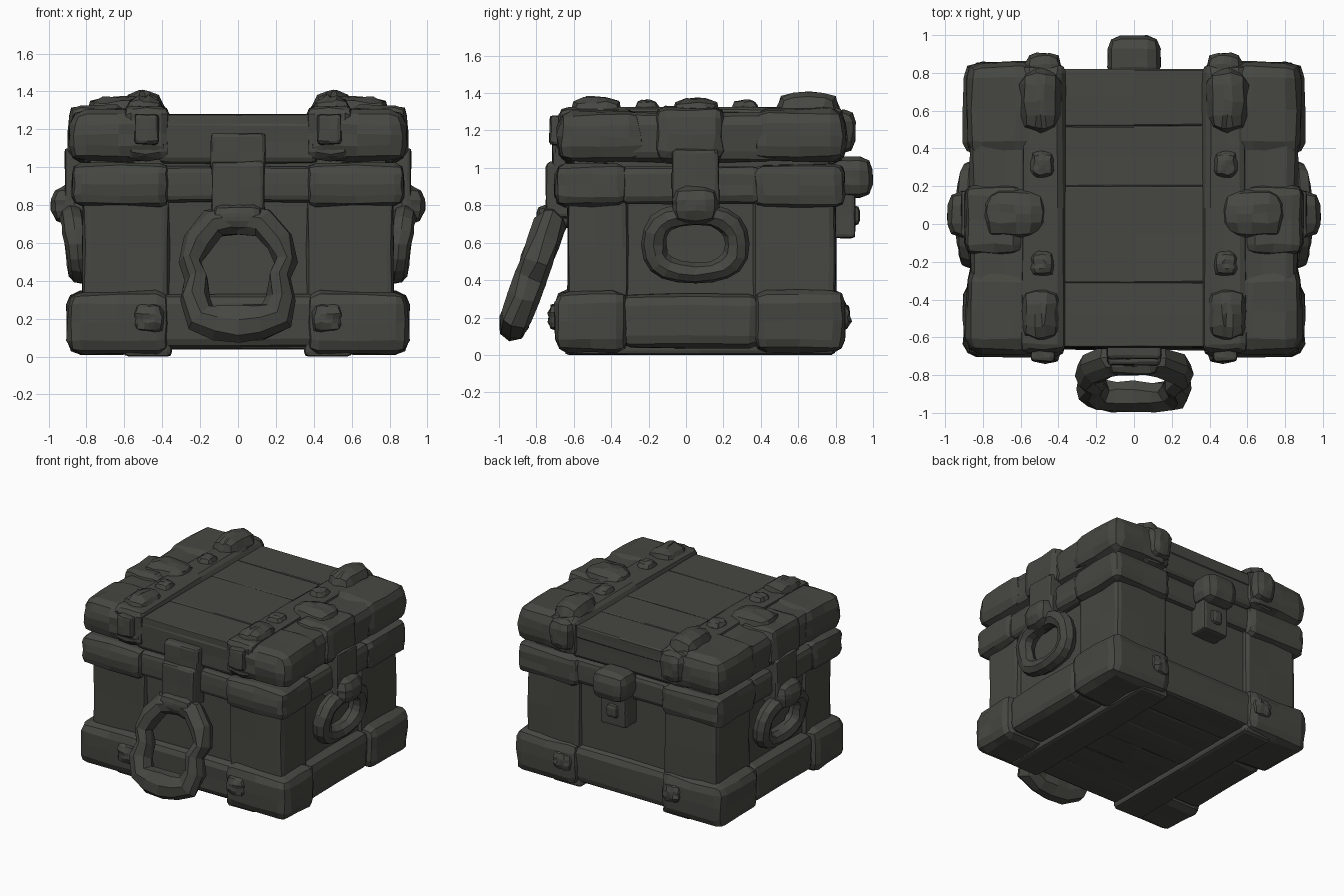
import bpy, bmesh, math, random
from mathutils import Vector

if "Cube" in bpy.data.objects:
    bpy.data.objects.remove(bpy.data.objects["Cube"])

random.seed(4)
iron = bpy.data.materials.new("dark_olive_grey")
iron.diffuse_color = (0.062, 0.063, 0.054, 1)
iron.use_nodes = True
iron.node_tree.nodes["Principled BSDF"].inputs["Base Color"].default_value = iron.diffuse_color


def finish(name, bm, mirror):
    bmesh.ops.recalc_face_normals(bm, faces=bm.faces)
    me = bpy.data.meshes.new(name)
    bm.to_mesh(me)
    bm.free()
    me.materials.append(iron)
    ob = bpy.data.objects.new(name, me)
    bpy.context.collection.objects.link(ob)
    if mirror:
        m = ob.modifiers.new("mirror", 'MIRROR')
        m.use_axis[0] = True
        m.use_mirror_merge = False
    return ob


def chunk(name, x, y, z, bevel=0.04, jitter=0.008, mirror=True, taper=1.0):
    """Rough-hewn chamfered block spanning the given x, y and z ranges.
    taper scales the top end about the block's centre in x and y."""
    bm = bmesh.new()
    bmesh.ops.create_cube(bm, size=1)
    lo = Vector((x[0], y[0], z[0]))
    hi = Vector((x[1], y[1], z[1]))
    mid = (lo + hi) / 2
    for v in bm.verts:
        t = taper if v.co.z > 0 else 1.0
        v.co = Vector((mid.x + v.co.x * (hi.x - lo.x) * t,
                       mid.y + v.co.y * (hi.y - lo.y) * t,
                       mid.z + v.co.z * (hi.z - lo.z)))
    bmesh.ops.subdivide_edges(bm, edges=bm.edges[:], cuts=1, use_grid_fill=True)
    sharp = [e for e in bm.edges if e.calc_face_angle(0) > 0.8]
    bmesh.ops.bevel(bm, geom=sharp, offset=bevel, offset_type='OFFSET', segments=2,
                    profile=0.5, affect='EDGES', clamp_overlap=True)
    for v in bm.verts:
        v.co += Vector([random.uniform(-jitter, jitter) for _ in range(3)])
        v.co.z = max(v.co.z, 0.0)
    return finish(name, bm, mirror)


def ring(name, pts, place, normal, depth, sides=8, jitter=0.006, mirror=False):
    """Closed lumpy tube: pts are (u, v, radius), place maps (u, v) to space,
    depth is the tube's half thickness along the ring's normal."""
    bm = bmesh.new()
    n = len(pts)
    w = Vector(normal).normalized()
    rows = []
    for i, (u, v, r) in enumerate(pts):
        a, b = place(*pts[i - 1][:2]), place(*pts[(i + 1) % n][:2])
        out = (b - a).normalized().cross(w)
        row = []
        for k in range(sides):
            t = 2 * math.pi * k / sides
            p = place(u, v) + out * (r * math.cos(t)) + w * (depth * math.sin(t))
            row.append(bm.verts.new(p + Vector([random.uniform(-jitter, jitter) for _ in range(3)])))
        rows.append(row)
    for i in range(n):
        p, q = rows[i], rows[(i + 1) % n]
        for k in range(sides):
            j = (k + 1) % sides
            bm.faces.new((p[k], p[j], q[j], q[k]))
    return finish(name, bm, mirror)


FRONT, BACK = (-0.70, -0.31), (0.36, 0.85)

# body core and corner posts
chunk("body_core", (-0.785, 0.785), (-0.605, 0.77), (0.07, 1.10), 0.03, 0.003, False)
for label, y in (("front", (-0.635, -0.31)), ("back", (0.36, 0.80))):
    chunk(label + "_corner_post", (0.36, 0.82), y, (0.25, 0.9), 0.035, 0.005)

# base, rim and lid corners, with recessed bands between them
for label, y in (("front", FRONT), ("back", BACK)):
    chunk(label + "_base_corner", (0.36, 0.90), y, (0.015, 0.345), 0.07, 0.008)
    chunk(label + "_rim_corner", (0.36, 0.88), y, (0.795, 1.02), 0.055, 0.008)
chunk("base_band_long", (-0.45, 0.45), (-0.665, 0.815), (0.045, 0.33), 0.05, 0.004, False)
chunk("base_band_side", (0.5, 0.87), (-0.36, 0.40), (0.04, 0.325), 0.06, 0.006)
chunk("rim_band_long", (-0.45, 0.45), (-0.66, 0.81), (0.815, 1.005), 0.035, 0.004, False)
chunk("rim_band_side", (0.5, 0.865), (-0.36, 0.40), (0.81, 1.01), 0.04, 0.006)

# lid
chunk("front_lid_corner", (0.37, 0.89), (-0.69, -0.22), (1.035, 1.305), 0.08, 0.008, taper=0.97)
chunk("back_lid_corner", (0.37, 0.89), (0.35, 0.86), (1.035, 1.315), 0.08, 0.008, taper=0.97)
chunk("lid_side_panel", (0.5, 0.865), (-0.4, 0.5), (1.03, 1.295), 0.06, 0.008)
chunk("lid_side_strap", (0.58, 0.895), (-0.165, 0.21), (1.03, 1.325), 0.06, 0.008)
chunk("lid_side_strap_lump", (0.46, 0.80), (-0.08, 0.19), (1.15, 1.37), 0.09, 0.01)
chunk("lid_under_panel", (-0.42, 0.42), (-0.655, 0.815), (1.02, 1.25), 0.03, 0.003, False)
plank_edges = [-0.65, -0.31, 0.20, 0.52, 0.82]
for i, (a, b) in enumerate(zip(plank_edges, plank_edges[1:])):
    chunk("lid_plank_%d" % (i + 1), (-0.40, 0.40), (a, b), (1.18, 1.278), 0.008, 0.002, False)

# long lid straps with their lumps and studs
chunk("lid_strap", (0.365, 0.60), (-0.675, 0.84), (1.035, 1.32), 0.04, 0.008)
for i, (y0, y1, top) in enumerate(((-0.62, -0.34, 1.375), (0.49, 0.82, 1.40))):
    chunk("lid_strap_lump_%d" % (i + 1), (0.39, 0.60), (y0, y1), (1.2, top), 0.08, 0.01)
for i, (y0, y1) in enumerate(((-0.29, -0.13), (0.23, 0.40))):
    chunk("lid_strap_stud_%d" % (i + 1), (0.41, 0.56), (y0, y1), (1.25, 1.362), 0.035, 0.006, taper=0.7)
chunk("strap_front_clasp", (0.42, 0.545), (-0.728, -0.62), (1.12, 1.28), 0.02, 0.004)
chunk("strap_back_clasp", (0.385, 0.575), (0.70, 0.905), (1.08, 1.31), 0.06, 0.006)

# base studs, front and back
for label, y in (("front", (-0.735, -0.62)), ("back", (0.76, 0.88))):
    chunk(label + "_base_stud", (0.39, 0.55), y, (0.13, 0.28), 0.05, 0.008)

# underside straps and planks
chunk("underside_strap", (0.35, 0.60), (-0.65, 0.80), (0.0, 0.12), 0.025, 0.003)
for i in range(6):
    y0 = -0.63 + i * 0.235
    chunk("underside_plank_%d" % (i + 1), (-0.40, 0.40), (y0, y0 + 0.235), (0.04, 0.12), 0.015, 0.003, False)

# front hasp
chunk("hasp_plate", (-0.145, 0.145), (-0.715, -0.58), (0.98, 1.18), 0.02, 0.003, False)
chunk("hasp_strap", (-0.14, 0.14), (-0.75, -0.60), (0.73, 1.03), 0.022, 0.004, False)
chunk("hasp_knuckle", (-0.13, 0.13), (-0.80, -0.62), (0.67, 0.80), 0.045, 0.004, False)

# hanging front ring, leaning outwards at the bottom
half = [(0.13, 0.70, 0.08), (0.215, 0.60, 0.075), (0.25, 0.50, 0.062), (0.215, 0.41, 0.058),
        (0.235, 0.31, 0.078), (0.20, 0.21, 0.095), (0.11, 0.18, 0.10)]
path = [(0, 0.72, 0.08)] + half + [(0, 0.17, 0.11)] + [(-u, v, r) for u, v, r in reversed(half)]
ring("front_ring", path, lambda u, v: Vector((u, -0.745 + (v - 0.65) * 0.36, v)),
     (0, -1, 0.36), 0.082, 8, 0.01)

# side handles: rounded oblong rings lying against the body
oval = []
for i in range(20):
    c, s = math.cos(math.pi * i / 10), math.sin(math.pi * i / 10)
    oval.append((0.05 + 0.225 * math.copysign(abs(c) ** 0.8, c),
                 0.595 + 0.155 * math.copysign(abs(s) ** 0.8, s), 0.054 + 0.014 * abs(c)))
ring("side_handle", oval, lambda u, v: Vector((0.852 + (v - 0.595) * 0.16, u, v)),
     (1, 0, -0.16), 0.065, 8, 0.005, True)
chunk("side_handle_plate", (0.78, 0.915), (-0.075, 0.175), (0.74, 1.10), 0.022, 0.004)
chunk("side_handle_knuckle", (0.80, 0.985), (-0.07, 0.17), (0.70, 0.90), 0.07, 0.005)

# back catch
chunk("back_catch_flap", (-0.14, 0.14), (0.76, 0.998), (0.84, 1.06), 0.07, 0.002, False)
chunk("back_catch_box", (-0.11, 0.11), (0.74, 0.905), (0.625, 0.88), 0.02, 0.003, False)
chunk("back_catch_stud", (-0.05, 0.05), (0.85, 0.93), (0.69, 0.80), 0.03, 0.002, False)
